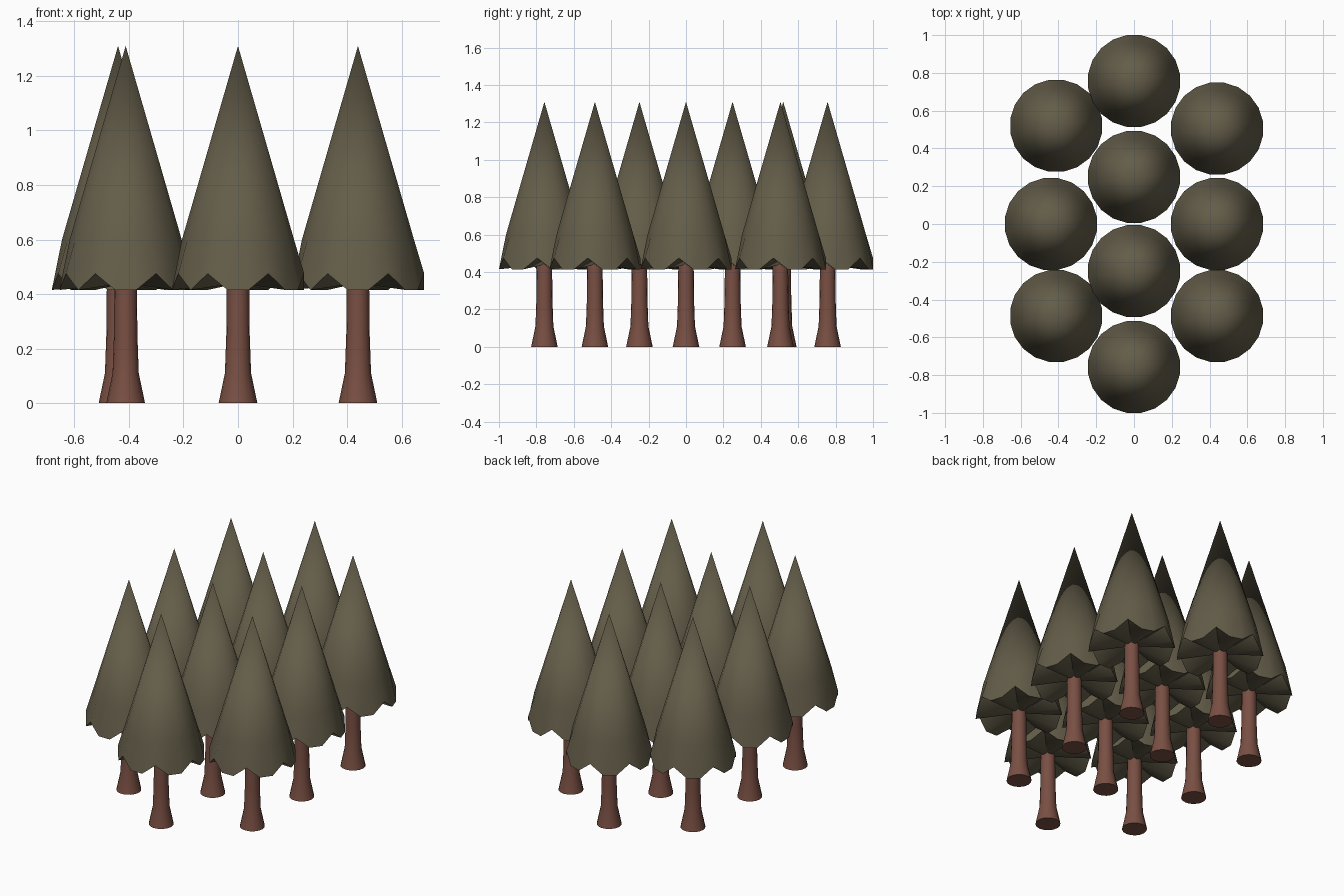
import bpy, bmesh
from math import sin, cos, radians

if "Cube" in bpy.data.objects:
    bpy.data.objects.remove(bpy.data.objects["Cube"])

SPOTS = [(0, 0.757), (-0.412, 0.52), (0.44, 0.505), (0, 0.249), (-0.44, 0.0),
         (0.44, 0.0), (0, -0.249), (-0.412, -0.487), (0.44, -0.487), (0, -0.757)]


def material(name, rgb):
    m = bpy.data.materials.new(name)
    m.diffuse_color = (*rgb, 1)
    m.use_nodes = True
    m.node_tree.nodes["Principled BSDF"].inputs["Base Color"].default_value = m.diffuse_color
    return m


def ring(bm, sides, start, radius, z):
    """Circle of vertices; z is a function of the vertex index."""
    step = 360 / sides
    return [bm.verts.new((radius * cos(radians(start + i * step)),
                          radius * sin(radians(start + i * step)), z(i)))
            for i in range(sides)]


def bridge(bm, a, b):
    for i in range(len(a)):
        j = (i + 1) % len(a)
        bm.faces.new((a[i], a[j], b[j], b[i]))


def fan(bm, loop, z):
    tip = bm.verts.new((0, 0, z))
    for i in range(len(loop)):
        bm.faces.new((loop[i], loop[(i + 1) % len(loop)], tip))


def finish(bm, name, mat):
    bmesh.ops.recalc_face_normals(bm, faces=bm.faces)
    mesh = bpy.data.meshes.new(name)
    bm.to_mesh(mesh)
    bm.free()
    mesh.materials.append(mat)
    return mesh


# Crown: cone whose hem has every third vertex lifted into a notch
bm = bmesh.new()
hem = ring(bm, 20, 243, 0.246, lambda i: 0.475 if i % 3 == 0 else 0.415)
waist = ring(bm, 20, 243, 0.208, lambda i: 0.60)
bridge(bm, hem, waist)
fan(bm, waist, 1.31)
fan(bm, hem, 0.44)
crown_mesh = finish(bm, "crown", material("foliage", (0.125, 0.108, 0.066)))

# Trunk: flared foot, nearly straight shaft
bm = bmesh.new()
rings = [ring(bm, 16, 0, r, lambda i, z=z: z)
         for z, r in ((0, 0.071), (0.11, 0.048), (0.25, 0.043), (0.45, 0.041))]
for a, b in zip(rings, rings[1:]):
    bridge(bm, a, b)
bm.faces.new(rings[0])
bm.faces.new(rings[-1])
trunk_mesh = finish(bm, "trunk", material("bark", (0.19, 0.078, 0.056)))

# Place the ten trees
for n, (x, y) in enumerate(SPOTS):
    for mesh in (crown_mesh, trunk_mesh):
        ob = bpy.data.objects.new(f"tree_{n + 1}_{mesh.name}", mesh)
        ob.location = (x, y, 0)
        bpy.context.collection.objects.link(ob)
        if n == 0:
            bpy.ops.object.select_all(action='DESELECT')
            bpy.context.view_layer.objects.active = ob
            ob.select_set(True)
            bpy.ops.object.shade_smooth_by_angle(angle=radians(40))
